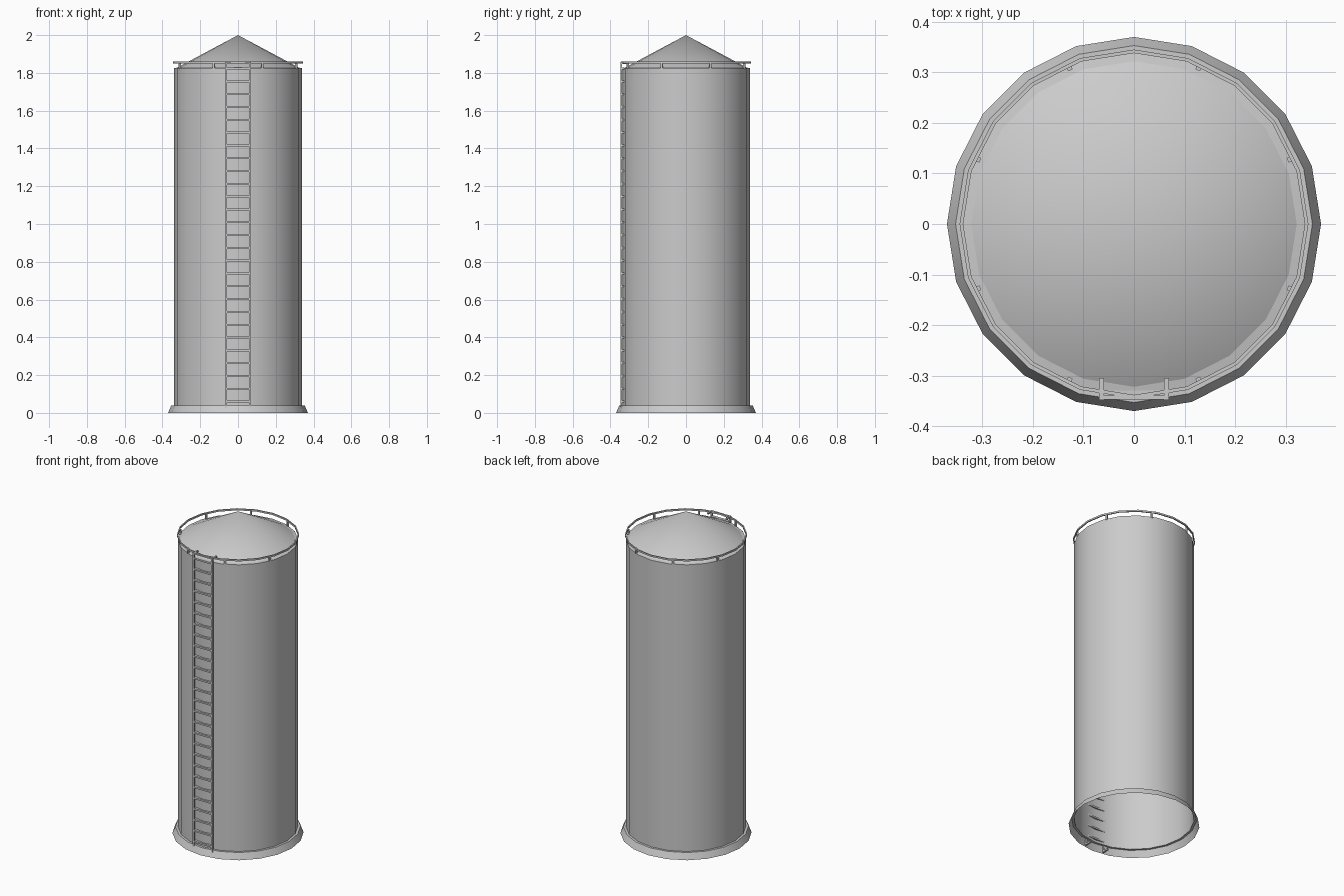
import bpy
import bmesh
import math
from mathutils import Matrix, Vector

cube = bpy.data.objects.get("Cube")
if cube:
    bpy.data.objects.remove(cube, do_unlink=True)

SIDES = 20

steel = bpy.data.materials.new("galvanised_grey")
steel.use_nodes = True
GREY = (0.6, 0.6, 0.6, 1)
steel.diffuse_color = GREY
steel.node_tree.nodes["Principled BSDF"].inputs["Base Color"].default_value = GREY


def finish(name, bm, smooth=True):
    """Turn a bmesh into a named, shaded object."""
    mesh = bpy.data.meshes.new(name)
    bm.to_mesh(mesh)
    bm.free()
    obj = bpy.data.objects.new(name, mesh)
    bpy.context.collection.objects.link(obj)
    mesh.materials.append(steel)
    if smooth:
        bpy.ops.object.select_all(action="DESELECT")
        obj.select_set(True)
        bpy.context.view_layer.objects.active = obj
        bpy.ops.object.shade_smooth_by_angle(angle=math.radians(25))
    return obj


def lathe(name, profile, closed=False):
    """Revolve (radius, height) points around z."""
    bm = bmesh.new()
    verts = [bm.verts.new((r, 0, z)) for r, z in profile]
    edges = [bm.edges.new(pair) for pair in zip(verts, verts[1:])]
    if closed:
        edges.append(bm.edges.new((verts[-1], verts[0])))
    bmesh.ops.spin(bm, geom=verts + edges, axis=(0, 0, 1), cent=(0, 0, 0),
                   angle=math.tau, steps=SIDES, use_duplicate=False)
    bmesh.ops.remove_doubles(bm, verts=bm.verts, dist=0.0005)
    bmesh.ops.recalc_face_normals(bm, faces=bm.faces)
    return finish(name, bm)


def add_box(bm, low, high, turn=0):
    """Add a box between two corners, turned around the z axis."""
    low, high = Vector(low), Vector(high)
    bmesh.ops.create_cube(bm, size=1, matrix=Matrix.Rotation(turn, 4, "Z")
                          @ Matrix.Translation((low + high) / 2)
                          @ Matrix.Diagonal((*(high - low), 1)))


# Tank shell, open below, with a narrow flat ledge around the roof
lathe("tank_wall", [(0.339, 0.04), (0.339, 1.825), (0.322, 1.828)])
lathe("cone_roof", [(0.322, 1.828), (0, 2.0)])

# Flared skirt at the foot, open below
lathe("base_skirt", [(0.37, 0), (0.353, 0.04), (0.339, 0.04)])

# Guard ring above the ledge, carried on eight short posts
lathe("guard_ring", [(0.338, 1.849), (0.345, 1.849), (0.345, 1.859), (0.338, 1.859)],
      closed=True)
bm = bmesh.new()
for i in range(8):
    add_box(bm, (0.329, -0.005, 1.82), (0.339, 0.005, 1.856), math.tau * (i + 0.5) / 8)
finish("guard_posts", bm, smooth=False)

# Ladder rails with a hook back over the ledge and a foot inside the skirt
bm = bmesh.new()
for side in (-1, 1):
    x = side * 0.064
    add_box(bm, (x - 0.005, -0.348, 0), (x + 0.005, -0.338, 1.858))
    for z in (0, 1.848):
        add_box(bm, (x - 0.005, -0.338, z), (x + 0.005, -0.305, z + 0.01))
finish("ladder_rails", bm, smooth=False)

# Ladder rungs
bm = bmesh.new()
for i in range(27):
    z = 0.06 + i * 0.0678
    add_box(bm, (-0.062, -0.347, z - 0.005), (0.062, -0.329, z + 0.005))
add_box(bm, (-0.062, -0.347, 1.849), (0.062, -0.339, 1.858))
finish("ladder_rungs", bm, smooth=False)
